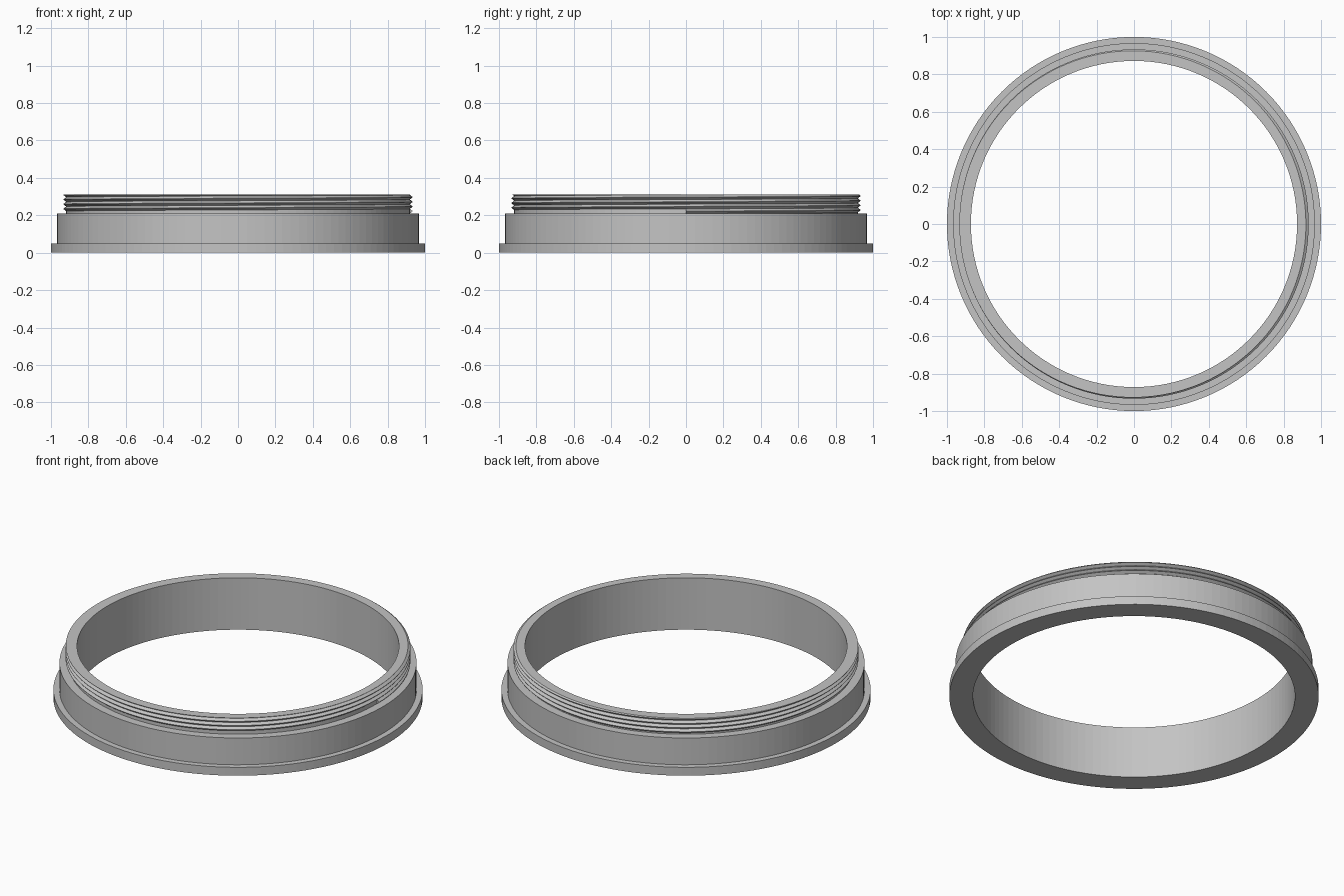
import bpy, bmesh, math
from mathutils import Vector

cube = bpy.data.objects.get("Cube")
if cube:
    bpy.data.objects.remove(cube, do_unlink=True)

SEGMENTS = 128
TOP, SHOULDER = 0.31, 0.21
BORE, ROOT, CREST = 0.872, 0.919, 0.934
PITCH = 0.025

grey = bpy.data.materials.new("light_grey")
grey.use_nodes = True
grey.diffuse_color = (0.55, 0.55, 0.55, 1)
grey.node_tree.nodes["Principled BSDF"].inputs["Base Color"].default_value = grey.diffuse_color


def polar(r, angle, z):
    return Vector((r * math.cos(angle), r * math.sin(angle), z))


def finish(name, bm):
    bmesh.ops.recalc_face_normals(bm, faces=bm.faces)
    mesh = bpy.data.meshes.new(name)
    bm.to_mesh(mesh)
    bm.free()
    mesh.materials.append(grey)
    obj = bpy.data.objects.new(name, mesh)
    bpy.context.collection.objects.link(obj)
    return obj


def skin(bm, loops, closed):
    """Bridge consecutive closed profile loops with quads."""
    n = len(loops[0])
    for i in range(len(loops) if closed else len(loops) - 1):
        a, b = loops[i], loops[(i + 1) % len(loops)]
        for j in range(n):
            k = (j + 1) % n
            bm.faces.new((a[j], b[j], b[k], a[k]))


# Flange, plain body and neck as one turned profile
profile = [(BORE, 0), (1, 0), (1, 0.05), (0.967, 0.05), (0.967, SHOULDER),
           (ROOT, SHOULDER), (ROOT, TOP), (BORE, TOP)]
bm = bmesh.new()
loops = [[bm.verts.new(polar(r, math.tau * i / SEGMENTS, z)) for r, z in profile]
         for i in range(SEGMENTS)]
skin(bm, loops, True)
finish("adapter_ring", bm)

# Helical thread climbing anticlockwise, trimmed level with the rim
bm = bmesh.new()
half = PITCH * 0.48
section = [(ROOT - 0.005, -half), (ROOT, -half), (CREST, -0.001),
           (CREST, 0.001), (ROOT, half), (ROOT - 0.005, half)]
loops = []
for i in range(int(SEGMENTS * 4.5) + 1):
    angle = math.tau * i / SEGMENTS
    z0 = SHOULDER + half + PITCH * i / SEGMENTS
    loops.append([bm.verts.new(polar(r, angle, z0 + dz)) for r, dz in section])
skin(bm, loops, False)
bm.faces.new(loops[0])
bm.faces.new(loops[-1])
bmesh.ops.recalc_face_normals(bm, faces=bm.faces)
cut = bmesh.ops.bisect_plane(bm, geom=bm.verts[:] + bm.edges[:] + bm.faces[:],
                             plane_co=(0, 0, TOP), plane_no=(0, 0, 1), clear_outer=True)
rim = [e for e in cut["geom_cut"] if isinstance(e, bmesh.types.BMEdge)]
bmesh.ops.triangle_fill(bm, edges=rim, use_beauty=True, normal=(0, 0, 1))
finish("screw_thread", bm)
